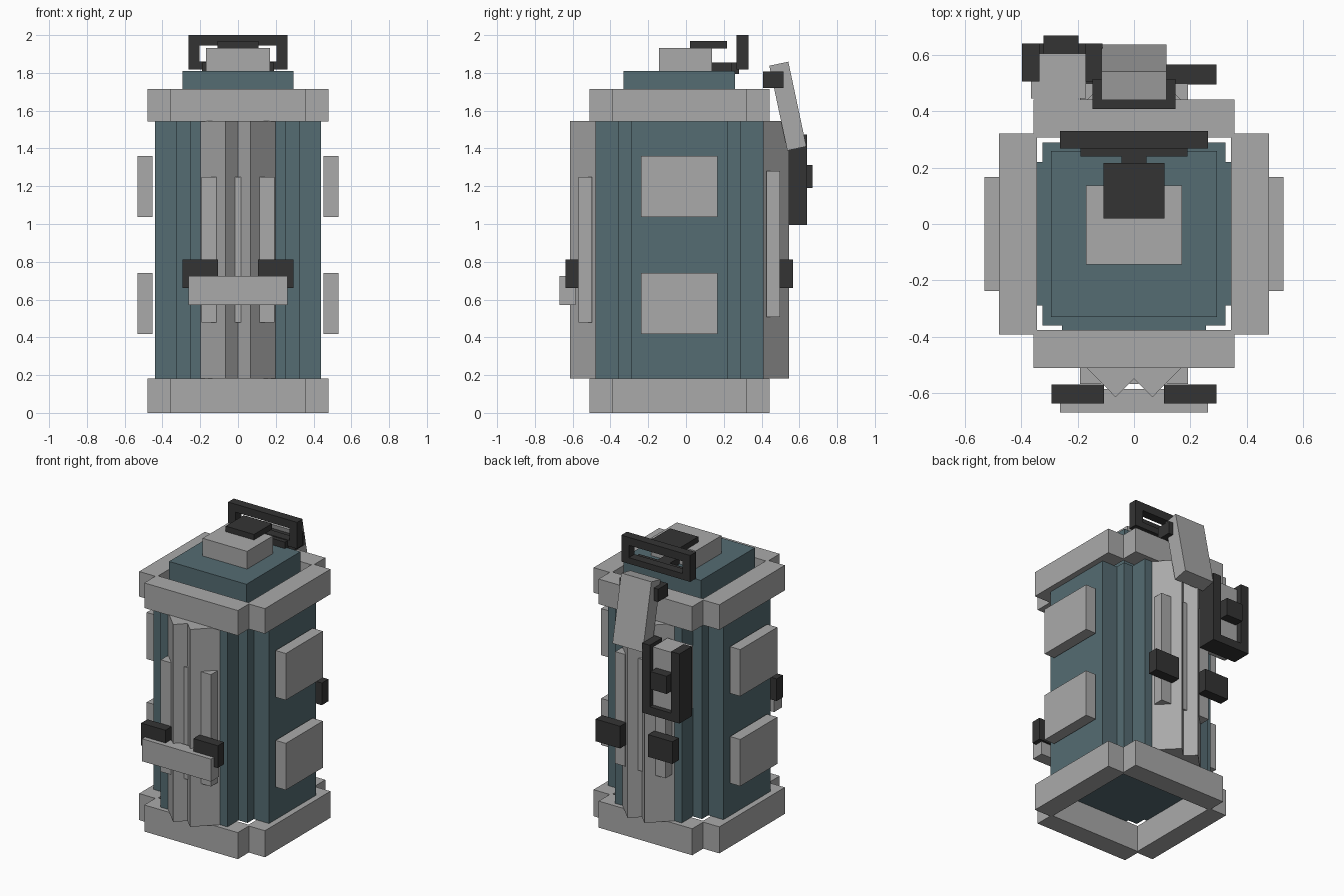
import bpy, bmesh, math
from mathutils import Matrix

if "Cube" in bpy.data.objects:
    bpy.data.objects.remove(bpy.data.objects["Cube"], do_unlink=True)


def material(name, rgb):
    m = bpy.data.materials.new(name)
    m.use_nodes = True
    m.diffuse_color = (*rgb, 1)
    bsdf = next(n for n in m.node_tree.nodes if n.type == 'BSDF_PRINCIPLED')
    bsdf.inputs["Base Color"].default_value = (*rgb, 1)
    bsdf.inputs["Roughness"].default_value = 0.8
    return m


GRAY = material("light gray", (0.40, 0.40, 0.40))
TEAL = material("slate teal", (0.09, 0.15, 0.17))
DARK = material("charcoal", (0.034, 0.034, 0.034))
MID_Y = -0.035                                    # depth centre of the body
UPRIGHT = Matrix.Rotation(math.radians(90), 4, 'X')   # stands a flat plan up, facing -y


def finish(name, bm, mat):
    bmesh.ops.recalc_face_normals(bm, faces=bm.faces)
    mesh = bpy.data.meshes.new(name)
    bm.to_mesh(mesh)
    bm.free()
    mesh.materials.append(mat)
    ob = bpy.data.objects.new(name, mesh)
    bpy.context.collection.objects.link(ob)
    return ob


def box(name, mat, x, y, z):
    """Box from its (low, high) range on each axis."""
    bm = bmesh.new()
    bmesh.ops.create_cube(bm, size=1)
    for v in bm.verts:
        v.co = [r[0] + (c + 0.5) * (r[1] - r[0]) for c, r in zip(v.co, (x, y, z))]
    return finish(name, bm, mat)


def extrude_up(bm, faces, z0, z1):
    for v in bm.verts:
        v.co.z = z0
    ext = bmesh.ops.extrude_face_region(bm, geom=faces, use_keep_orig=True)["geom"]
    for v in ext:
        if isinstance(v, bmesh.types.BMVert):
            v.co.z = z1


def plan_solid(name, mat, xs, ys, keep, z0, z1, matrix=Matrix()):
    """Solid made of the plan cells whose centre passes keep(x, y)."""
    bm = bmesh.new()
    verts = {(i, j): bm.verts.new((x, y, z0)) for i, x in enumerate(xs) for j, y in enumerate(ys)}
    faces = []
    for i in range(len(xs) - 1):
        for j in range(len(ys) - 1):
            if keep((xs[i] + xs[i + 1]) / 2, (ys[j] + ys[j + 1]) / 2):
                faces.append(bm.faces.new([verts[i, j], verts[i + 1, j],
                                           verts[i + 1, j + 1], verts[i, j + 1]]))
    bmesh.ops.delete(bm, geom=[v for v in bm.verts if not v.link_faces], context='VERTS')
    extrude_up(bm, faces, z0, z1)
    bm.transform(matrix)
    return finish(name, bm, mat)


def flip(y, side):
    """Depth on the front (side = 1) or the same depth mirrored to the back."""
    return y if side == 1 else 2 * MID_Y - y


# Body: three crossed slabs that give stepped corners
def in_body(x, y):
    x, y = abs(x), abs(y - MID_Y)
    return (x < 0.44 and y < 0.255) or (x < 0.325 and y < 0.325) or (x < 0.255 and y < 0.445)


plan_solid("body", TEAL, [-0.44, -0.325, -0.255, 0.255, 0.325, 0.44],
           [MID_Y + d for d in (-0.445, -0.325, -0.255, 0.255, 0.325, 0.445)],
           in_body, 0.183, 1.542)


# Notched rings at the bottom and top
def in_ring(x, y):
    x, y = abs(x), abs(y - MID_Y)
    return not (x < 0.345 and y < 0.342) and not (x > 0.357 and y > 0.357)


for name, z0, z1 in (("bottom_ring", 0, 0.183), ("top_ring", 1.542, 1.715)):
    plan_solid(name, GRAY, [-0.48, -0.357, -0.345, 0.345, 0.357, 0.48],
               [MID_Y + d for d in (-0.477, -0.357, -0.342, 0.342, 0.357, 0.477)],
               in_ring, z0, z1)

# Stepped cap
box("cap", TEAL, (-0.295, 0.295), (-0.33, 0.26), (1.54, 1.81))
box("cap_block", GRAY, (-0.17, 0.17), (-0.143, 0.137), (1.81, 1.932))
box("cap_button", DARK, (-0.108, 0.108), (0.02, 0.217), (1.93, 1.97))

# Carry handle behind the cap
box("handle_stem", DARK, (-0.045, 0.045), (0.137, 0.25), (1.81, 1.855))
box("handle_bar", DARK, (-0.19, 0.19), (0.24, 0.28), (1.795, 1.855))
plan_solid("handle_frame", DARK, [-0.263, -0.205, 0.205, 0.263], [1.818, 1.86, 1.945, 2.0],
           lambda x, z: not (abs(x) < 0.2 and 1.86 < z < 1.945), -0.33, -0.268, UPRIGHT)

# Ridged panels, ribs and clips on the front and back
for face, side, lift in (("front", 1, 0), ("back", -1, 0.03)):
    bm = bmesh.new()
    ridge = [(-0.2, -0.478), (-0.065, -0.615), (0, -0.55), (0.065, -0.615), (0.2, -0.478)]
    extrude_up(bm, [bm.faces.new([bm.verts.new((x, flip(y, side), 0)) for x, y in ridge])],
               0.183, 1.545)
    finish(face + "_ridged_panel", bm, GRAY)

    def depth(a, b):
        return tuple(sorted((flip(a, side), flip(b, side))))

    z = (0.478 + lift, 1.25 + lift)
    box(face + "_centre_rib", GRAY, (-0.016, 0.016), depth(-0.568, -0.5), z)
    for label, s in (("left", 1), ("right", -1)):
        x = tuple(sorted((0.115 * s, 0.192 * s)))
        box(f"{face}_{label}_rib", GRAY, x, depth(-0.568, -0.497), z)
        x = tuple(sorted((0.107 * s, 0.293 * s)))
        clip = (-0.638, -0.57) if side == 1 else (0.495, 0.566)
        box(f"{face}_{label}_clip", DARK, x, clip, (0.66, 0.813))
box("front_crossbar", GRAY, (-0.263, 0.263), (-0.67, -0.585), (0.57, 0.725))

# Raised pads on both sides
for label, s in (("left", 1), ("right", -1)):
    for level, z0 in (("lower", 0.418), ("upper", 1.038)):
        box(f"{label}_{level}_pad", GRAY, tuple(sorted((0.453 * s, 0.531 * s))),
            (-0.237, 0.167), (z0, z0 + 0.322))

# Tilted flap at the back with its hinge block
flap = box("back_flap", GRAY, (-0.115, 0.115), (-0.0515, 0.0515), (-0.2295, 0.2295))
flap.location = (0, 0.539, 1.624)
flap.rotation_euler.x = math.radians(12)
box("flap_hinge", DARK, (-0.148, 0.148), (0.408, 0.515), (1.72, 1.807))

# Pouch in a U-shaped holder at the back right
box("pouch", GRAY, (-0.366, -0.17), (0.445, 0.605), (1.02, 1.45))
plan_solid("pouch_holder", DARK, [-0.398, -0.335, -0.172, -0.112], [0.995, 1.05, 1.475],
           lambda x, z: z < 1.05 or not -0.335 < x < -0.172, -0.64, -0.505, UPRIGHT)
box("pouch_latch", DARK, (-0.322, -0.197), (0.59, 0.67), (1.19, 1.312))
